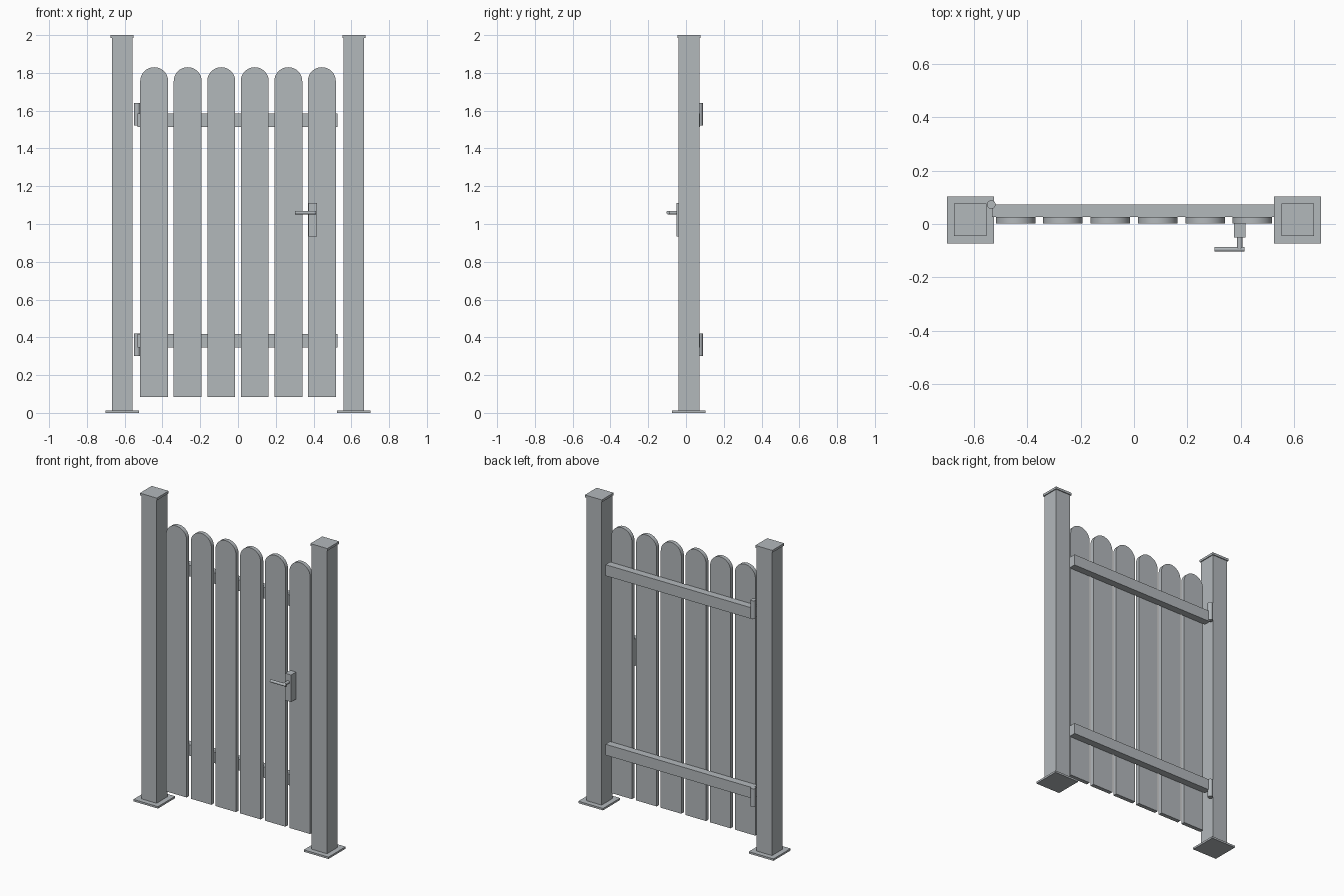
import bpy, bmesh, math
from mathutils import Vector, Matrix

if "Cube" in bpy.data.objects:
    bpy.data.objects.remove(bpy.data.objects["Cube"])

metal = bpy.data.materials.new("light_grey_metal")
metal.diffuse_color = (0.45, 0.48, 0.50, 1)
metal.use_nodes = True
metal.node_tree.nodes["Principled BSDF"].inputs["Base Color"].default_value = metal.diffuse_color


def finish(name, bm, smooth=False):
    bmesh.ops.recalc_face_normals(bm, faces=bm.faces)
    mesh = bpy.data.meshes.new(name)
    bm.to_mesh(mesh)
    bm.free()
    mesh.materials.append(metal)
    ob = bpy.data.objects.new(name, mesh)
    bpy.context.collection.objects.link(ob)
    if smooth:
        bpy.ops.object.select_all(action='DESELECT')
        ob.select_set(True)
        bpy.context.view_layer.objects.active = ob
        bpy.ops.object.shade_smooth_by_angle(angle=math.radians(35))
    return ob


def box(name, lo, hi):
    lo, hi = Vector(lo), Vector(hi)
    bm = bmesh.new()
    bmesh.ops.create_cube(bm, size=1.0)
    bmesh.ops.scale(bm, vec=hi - lo, verts=bm.verts)
    bmesh.ops.translate(bm, vec=(lo + hi) / 2, verts=bm.verts)
    return finish(name, bm)


def rod(name, a, b, r, segs=24):
    a, b = Vector(a), Vector(b)
    bm = bmesh.new()
    rot = (b - a).to_track_quat('Z', 'Y').to_matrix().to_4x4()
    bmesh.ops.create_cone(bm, cap_ends=True, segments=segs, radius1=r, radius2=r,
                          depth=(b - a).length, matrix=Matrix.Translation((a + b) / 2) @ rot)
    return finish(name, bm, True)


def slat(name, cx, half=0.074, z0=0.085, z1=1.83, y0=0.001, y1=0.027):
    # rounded-top board profile, extruded in depth
    pts = [(cx - half, z0), (cx + half, z0)]
    for i in range(25):
        a = math.pi * i / 24
        pts.append((cx + half * math.cos(a), z1 - half + half * math.sin(a)))
    bm = bmesh.new()
    face = bm.faces.new([bm.verts.new((x, y0, z)) for x, z in pts])
    ext = bmesh.ops.extrude_face_region(bm, geom=[face], use_keep_orig=True)
    bmesh.ops.translate(bm, vec=(0, y1 - y0, 0),
                        verts=[v for v in ext["geom"] if isinstance(v, bmesh.types.BMVert)])
    return finish(name, bm, True)


def square(name, cx, half, z0, z1, cy=0.0155):
    return box(name, (cx - half, cy - half, z0), (cx + half, cy + half, z1))


# posts with foot plates and caps
for side, cx in (("left", -0.613), ("right", 0.613)):
    square(side + "_foot_plate", cx, 0.0885, 0.0, 0.0125)
    square(side + "_post", cx, 0.055, 0.0125, 1.985)
    square(side + "_post_cap", cx, 0.061, 1.985, 2.0)

# gate boards
for i in range(6):
    slat("slat_%d" % (i + 1), (i - 2.5) * 0.1775)

# cross rails behind the boards
box("upper_rail", (-0.532, 0.027, 1.513), (0.527, 0.074, 1.585))
box("lower_rail", (-0.532, 0.027, 0.347), (0.527, 0.074, 0.418))

# hinge barrels
rod("upper_hinge", (-0.535, 0.073, 1.522), (-0.535, 0.073, 1.641), 0.016)
rod("lower_hinge", (-0.535, 0.073, 0.30), (-0.535, 0.073, 0.419), 0.016)

# latch box, spindle and lever
box("latch_box", (0.374, -0.050, 0.935), (0.417, 0.001, 1.111))
rod("handle_spindle", (0.396, -0.045, 1.06), (0.396, -0.095, 1.06), 0.010)
rod("handle_lever", (0.301, -0.095, 1.06), (0.414, -0.095, 1.06), 0.009)
